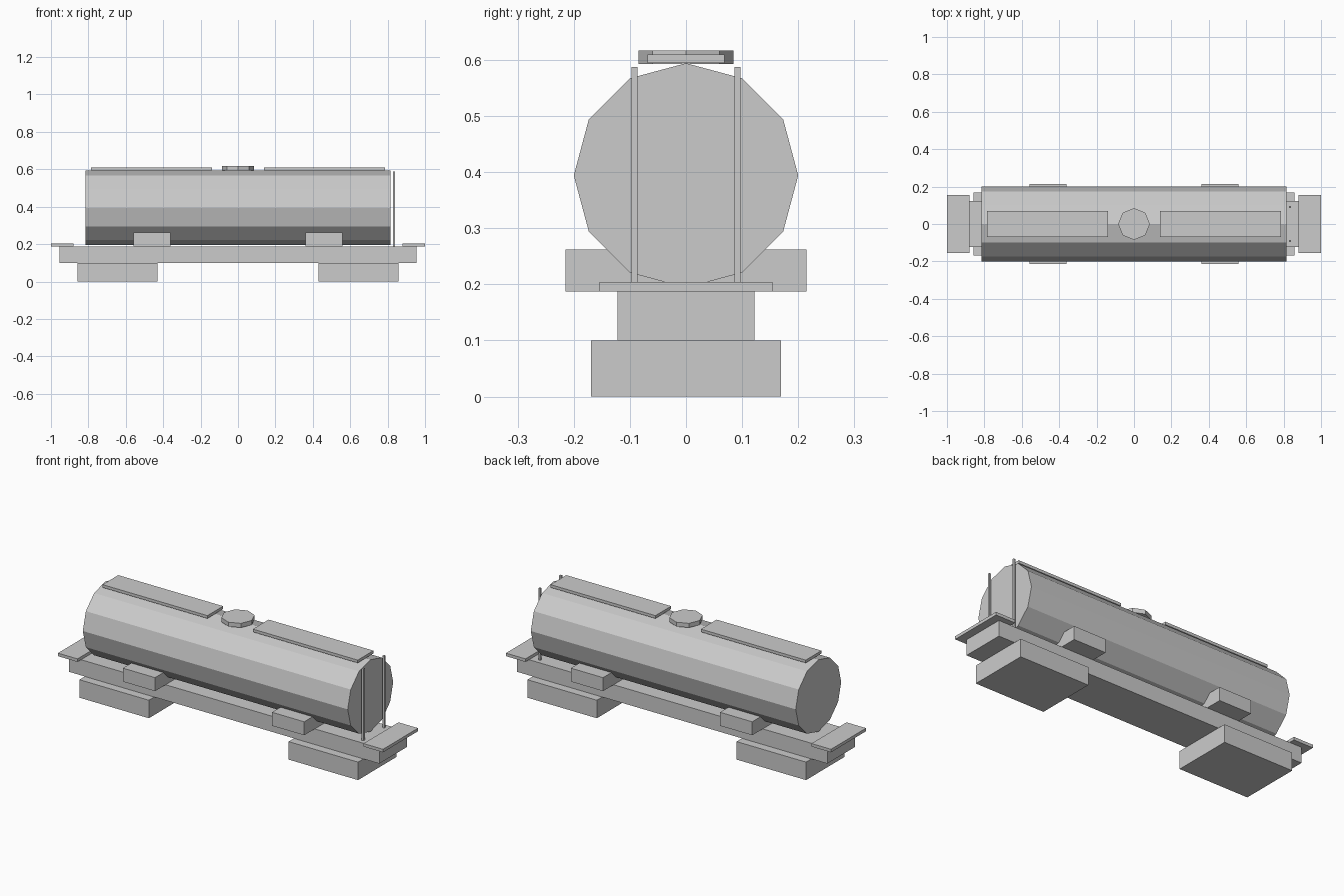
import bpy
from math import radians

if "Cube" in bpy.data.objects:
    bpy.data.objects.remove(bpy.data.objects["Cube"])


def box(name, x, y, z):
    """Box from (min, max) ranges on each axis."""
    bpy.ops.mesh.primitive_cube_add(size=1, location=[sum(r) / 2 for r in (x, y, z)])
    ob = bpy.context.object
    ob.name = name
    ob.scale = [r[1] - r[0] for r in (x, y, z)]
    bpy.ops.object.transform_apply(location=False, rotation=False, scale=True)
    return ob


def cylinder(name, sides, radius, depth, loc, rot=(0, 0, 0)):
    bpy.ops.mesh.primitive_cylinder_add(vertices=sides, radius=radius, depth=depth,
                                        location=loc, rotation=rot)
    bpy.context.object.name = name
    return bpy.context.object


def span(half):
    return (-half, half)


# Centre sill
box("centre_sill", span(0.955), span(0.122), (0.1, 0.187))

# Tank barrel and top hatch
cylinder("tank", 12, 0.2, 1.63, (0, 0, 0.394), (0, radians(90), 0))
cylinder("hatch", 8, 0.085, 0.024, (0, 0, 0.605))

# Parts repeated at both ends
for side, label in ((-1, "left"), (1, "right")):
    def ends(a, b):
        return tuple(sorted((side * a, side * b)))
    box("bogie_" + label, ends(0.43, 0.857), span(0.169), (0, 0.1))
    box("saddle_" + label, ends(0.36, 0.558), span(0.215), (0.187, 0.262))
    box("end_platform_" + label, ends(0.88, 1.0), span(0.154), (0.187, 0.204))
    box("walkway_" + label, ends(0.14, 0.785), span(0.069), (0.594, 0.61))

# Ladder rails, right end only
for y, label in ((-0.092, "front"), (0.092, "back")):
    box("ladder_rail_" + label, (0.8295, 0.8405), (y - 0.0055, y + 0.0055), (0.187, 0.587))
